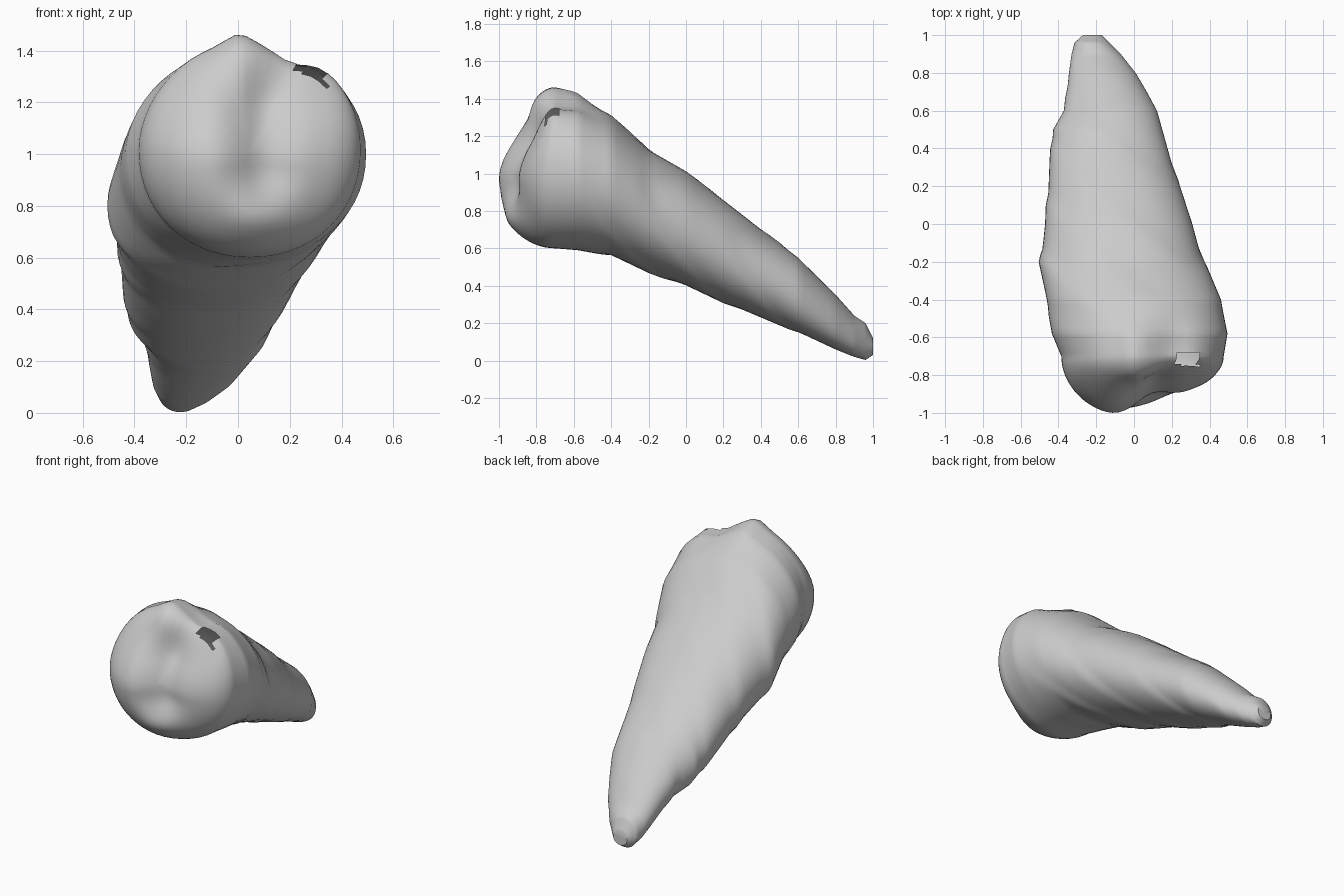
import bpy, bmesh, math

if "Cube" in bpy.data.objects:
    bpy.data.objects.remove(bpy.data.objects["Cube"])

# Stations along the shell: y, x min, x max, z min, z max
STATIONS = [
    (1.00, -0.27, -0.17, 0.03, 0.12), (0.96, -0.315, -0.13, 0.003, 0.20),
    (0.90, -0.33, -0.07, 0.02, 0.24), (0.80, -0.345, 0.01, 0.06, 0.35),
    (0.60, -0.37, 0.12, 0.15, 0.55), (0.50, -0.43, 0.15, 0.19, 0.63),
    (0.40, -0.44, 0.18, 0.23, 0.70), (0.20, -0.455, 0.24, 0.31, 0.86),
    (0.00, -0.47, 0.31, 0.40, 1.01), (-0.20, -0.50, 0.37, 0.47, 1.13),
    (-0.40, -0.465, 0.46, 0.56, 1.31), (-0.58, -0.435, 0.495, 0.59, 1.41),
    (-0.70, -0.385, 0.475, 0.60, 1.435),
]
SEG = 56
STEPS = 6      # rings between stations
CAP = 20       # rings over the front face


def smooth(a, b, v):
    t = min(1, max(0, (v - a) / (b - a)))
    return t * t * (3 - 2 * t)


def ring_point(st, k):
    y, x0, x1, z0, z1 = st
    a = 2 * math.pi * k / SEG
    ca, sa = math.cos(a), math.sin(a)
    big = 1 - smooth(-0.6, -0.2, y)          # 1 near the mouth
    top = max(0, sa)
    # upper left of the mouth is slimmer than the rest
    e = 2 / (2.1 - 0.25 * big * (ca < 0 < sa))
    dx = (x1 - x0) / 2 * math.copysign(abs(ca) ** e, ca)
    dz = (z1 - z0) / 2 * math.copysign(abs(sa) ** e, sa)
    cx, cz = (x0 + x1) / 2, (z0 + z1) / 2
    # slanted growth ridges
    phase = ((y + (0.2 + 0.2 * ca) * (cz + dz) + 0.35 * (cx + dx)) / 0.3) % 1
    saw = (phase / 0.8 if phase < 0.8 else (1 - phase) / 0.2) - 0.5
    fade = smooth(-0.6, -0.3, y) * (1 - smooth(0.8, 0.95, y))
    f = 1 + 0.025 * saw * fade
    x, z = cx + dx * f - 0.015 * big * top ** 2, cz + dz * f
    # small crown peak with a saddle to its right
    if sa > 0:
        z += 0.03 * smooth(0.45, 0.65, -y) * math.exp(-(x / 0.06) ** 2)
        z -= 0.05 * smooth(0.4, 0.7, -y) * math.exp(-((x - 0.2) / 0.09) ** 2)
    return x, y, z


def front_y(x, z, r):
    # domed front, fuller at the left, hollowed right of the middle
    depth = 0.33 - 0.11 * smooth(0.0, 0.35, x) - 0.13 * smooth(0.95, 1.4, z)
    y = -0.70 - depth * math.sqrt(max(0, 1 - r ** 2.2))
    hollow = math.exp(-((x - 0.09) / 0.13) ** 2)
    hollow *= smooth(0.72, 0.95, z) * (1 - smooth(1.15, 1.42, z))
    return y + 0.11 * hollow


bm = bmesh.new()
rings = []

# Tapering body
for s0, s1 in zip(STATIONS, STATIONS[1:]):
    for i in range(STEPS):
        st = [p + (q - p) * i / STEPS for p, q in zip(s0, s1)]
        rings.append([bm.verts.new(ring_point(st, k)) for k in range(SEG)])
rim = [ring_point(STATIONS[-1], k) for k in range(SEG)]
rings.append([bm.verts.new(p) for p in rim])

# Domed front face
cx = sum(p[0] for p in rim) / SEG
cz = sum(p[2] for p in rim) / SEG
for i in range(1, CAP):
    r = math.cos(math.pi / 2 * i / CAP)
    row = []
    for px, _, pz in rim:
        x, z = cx + (px - cx) * r, cz + (pz - cz) * r
        row.append(bm.verts.new((x, front_y(x, z, r), z)))
    rings.append(row)

for a, b in zip(rings, rings[1:]):
    for k in range(SEG):
        n = (k + 1) % SEG
        bm.faces.new((a[k], a[n], b[n], b[k]))

# Close tip and front centre
tip = bm.verts.new((-0.22, 1.0, 0.075))
mid = bm.verts.new((cx, front_y(cx, cz, 0), cz))
for k in range(SEG):
    n = (k + 1) % SEG
    bm.faces.new((tip, rings[0][n], rings[0][k]))
    bm.faces.new((mid, rings[-1][k], rings[-1][n]))

# Small chip hole near the upper front edge
hole = []
for f in bm.faces:
    c = f.calc_center_median()
    if 0.23 < c.x < 0.34 and -0.755 < c.y < -0.68 and 1.22 < c.z < 1.36:
        hole.append(f)
bmesh.ops.delete(bm, geom=hole, context='FACES')
bmesh.ops.recalc_face_normals(bm, faces=bm.faces[:])

mesh = bpy.data.meshes.new("shell")
bm.to_mesh(mesh)
bm.free()
shell = bpy.data.objects.new("shell", mesh)
bpy.context.collection.objects.link(shell)
bpy.context.view_layer.objects.active = shell
shell.select_set(True)
bpy.ops.object.shade_smooth_by_angle(angle=math.radians(35))
